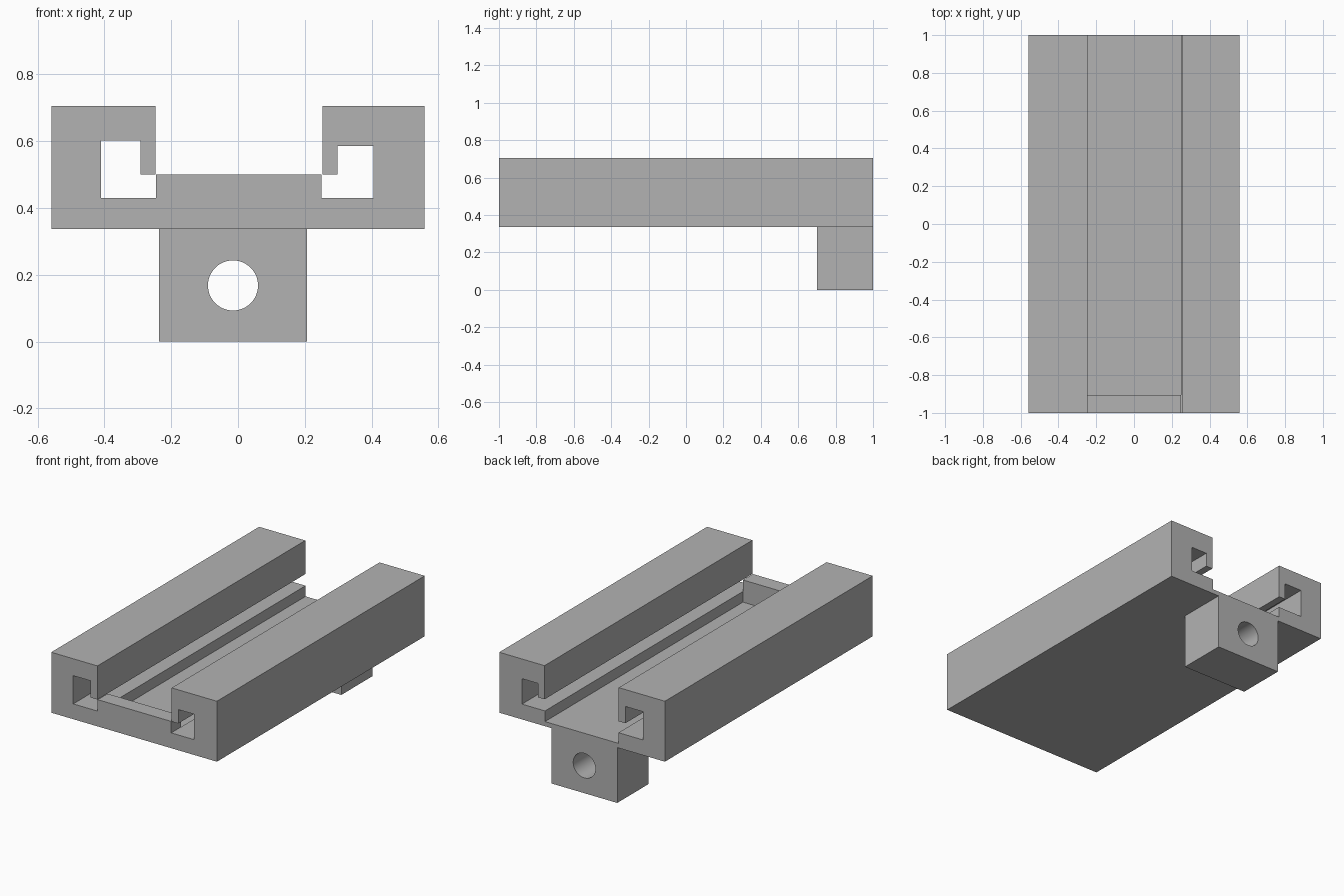
import bpy
import bmesh
import math

if "Cube" in bpy.data.objects:
    bpy.data.objects.remove(bpy.data.objects["Cube"], do_unlink=True)

grey = bpy.data.materials.new("plain grey")
colour = (0.448, 0.448, 0.448, 1)
grey.use_nodes = True
grey.diffuse_color = colour
grey.node_tree.nodes["Principled BSDF"].inputs["Base Color"].default_value = colour


def extrude_profile(name, profile, y0, y1):
    """Extrude an XZ outline from y0 to y1."""
    bm = bmesh.new()
    face = bm.faces.new([bm.verts.new((x, y0, z)) for x, z in profile])
    result = bmesh.ops.extrude_face_region(bm, geom=[face], use_keep_orig=True)
    moved = [v for v in result["geom"] if isinstance(v, bmesh.types.BMVert)]
    bmesh.ops.translate(bm, vec=(0, y1 - y0, 0), verts=moved)
    bmesh.ops.recalc_face_normals(bm, faces=bm.faces)
    mesh = bpy.data.meshes.new(name)
    bm.to_mesh(mesh)
    bm.free()
    mesh.materials.append(grey)
    obj = bpy.data.objects.new(name, mesh)
    bpy.context.collection.objects.link(obj)
    return obj


def rectangle(x0, x1, z0, z1):
    return [(x0, z0), (x1, z0), (x1, z1), (x0, z1)]


BASE, FLOOR, LEDGE, LIP, TOP = 0.337, 0.365, 0.43, 0.50, 0.705
SIDE = 0.558

# Base plate with the two hooked rails, as one extruded section
right_hook = [(0.253, TOP), (0.253, LIP), (0.298, LIP), (0.298, 0.585),
              (0.405, 0.585), (0.405, LEDGE), (0.25, LEDGE), (0.25, FLOOR)]
left_hook = [(-0.245, FLOOR), (-0.245, LEDGE), (-0.41, LEDGE), (-0.41, 0.602),
             (-0.292, 0.602), (-0.292, LIP), (-0.247, LIP), (-0.247, TOP)]
section = ([(-SIDE, BASE), (SIDE, BASE), (SIDE, TOP)]
           + right_hook + left_hook + [(-SIDE, TOP)])
extrude_profile("slotted_rails", section, -1, 1)

# Stop wall closing the front of the channel
extrude_profile("front_stop", rectangle(-0.245, 0.25, FLOOR, LIP), -1, -0.905)

# Mounting block under the back end, with a through hole
block = extrude_profile("mounting_block", rectangle(-0.237, 0.206, 0, BASE), 0.70, 1)
bpy.ops.mesh.primitive_cylinder_add(vertices=48, radius=0.075, depth=1,
                                    location=(-0.015, 0.85, 0.168),
                                    rotation=(math.pi / 2, 0, 0))
cutter = bpy.context.object
cutter.name = "hole_cutter"
cutter.hide_render = True
cutter.data.materials.append(grey)

bpy.ops.object.select_all(action="DESELECT")
block.select_set(True)
bpy.context.view_layer.objects.active = block
hole = block.modifiers.new("hole", "BOOLEAN")
hole.operation = "DIFFERENCE"
hole.solver = "EXACT"
hole.object = cutter
bpy.ops.object.modifier_apply(modifier=hole.name)
bpy.data.objects.remove(cutter, do_unlink=True)
bpy.ops.object.shade_smooth_by_angle(angle=math.radians(30))
